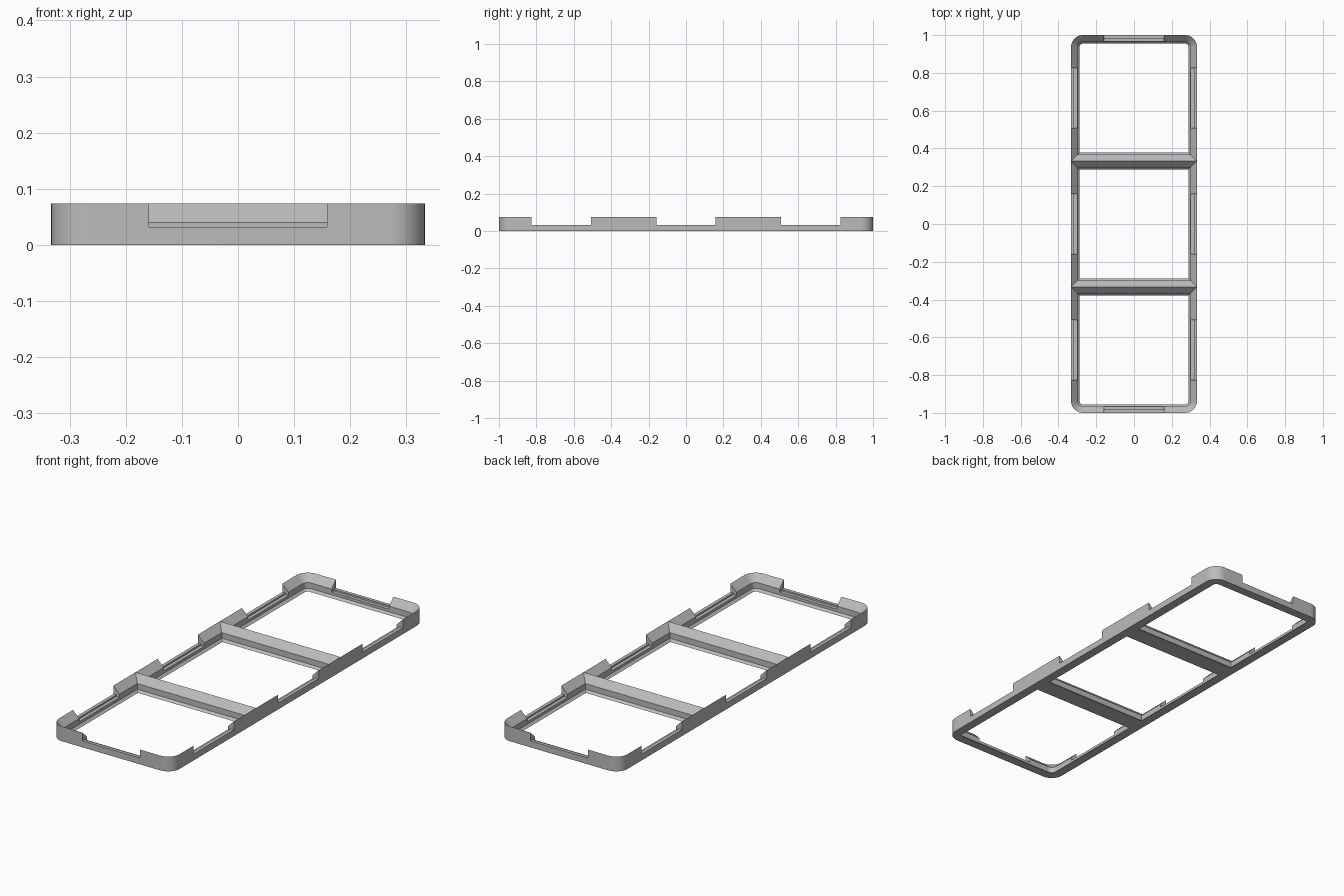
import bpy, bmesh
from math import cos, sin, pi, radians
from mathutils import Matrix, Vector

cube = bpy.data.objects.get("Cube")
if cube:
    bpy.data.objects.remove(cube, do_unlink=True)

HALF = 1 / 3            # half a cell
RADIUS = 0.0635         # outer corner radius
NOTCH = 0.159           # half length of an edge notch
STEPS = 10
# (inset, height) section of the rim, from outer bottom edge round to the top
SECTION = [(0, 0), (0.0452, 0), (0.0341, 0.0111), (0.0341, 0.0397), (0, 0.0738)]

mat = bpy.data.materials.new("light grey")
mat.use_nodes = True
grey = (0.5, 0.5, 0.5, 1)
mat.diffuse_color = grey
mat.node_tree.nodes["Principled BSDF"].inputs["Base Color"].default_value = grey


def outline(inset, y_mid, round_signs):
    """Cell outline, rounded only at the corners on the frame's ends."""
    points = []
    for i, (sx, sy) in enumerate([(1, 1), (-1, 1), (-1, -1), (1, -1)]):
        if sy in round_signs:
            r = RADIUS - inset
            c = HALF - RADIUS
            for k in range(STEPS + 1):
                a = pi / 2 * (i + k / STEPS)
                points.append((sx * c + r * cos(a), y_mid + sy * c + r * sin(a)))
        else:
            points.append((sx * (HALF - inset), y_mid + sy * (HALF - inset)))
    return points


def make_object(name, bm):
    bmesh.ops.recalc_face_normals(bm, faces=bm.faces)
    mesh = bpy.data.meshes.new(name)
    bm.to_mesh(mesh)
    bm.free()
    mesh.materials.append(mat)
    obj = bpy.data.objects.new(name, mesh)
    bpy.context.collection.objects.link(obj)
    return obj


# Frame: three open cells sharing ridge-topped dividers
bm = bmesh.new()
for cell in (-1, 0, 1):
    y_mid = cell * 2 * HALF
    signs = (cell,) if cell else ()
    rings = [[bm.verts.new((x, y, z)) for x, y in outline(inset, y_mid, signs)]
             for inset, z in SECTION]
    n = len(rings[0])
    dividers = [s * HALF for s in (-1, 1)]
    for j in range(len(rings)):
        a, b = rings[j], rings[(j + 1) % len(rings)]
        for i in range(n):
            k = (i + 1) % n
            on_divider = any(abs(a[i].co.y - d) < 1e-4 and abs(a[k].co.y - d) < 1e-4
                             for d in dividers)
            if j == len(rings) - 1 and on_divider:
                continue    # no outer wall between neighbouring cells
            bm.faces.new((a[i], a[k], b[k], b[i]))
bmesh.ops.remove_doubles(bm, verts=bm.verts, dist=1e-4)
frame = make_object("grid_frame", bm)

# Edge notches: stepped floor, lower on the inner half
bm = bmesh.new()
NOTCH_SECTION = [(-0.03, 0.032), (0.017, 0.032), (0.017, 0.024),
                 (0.06, 0.024), (0.06, 0.1), (-0.03, 0.1)]


def add_notch(centre, angle):
    place = Matrix.Translation(centre) @ Matrix.Rotation(angle, 4, "Z")
    ends = [[bm.verts.new(place @ Vector((x, depth, z))) for depth, z in NOTCH_SECTION]
            for x in (-NOTCH, NOTCH)]
    n = len(NOTCH_SECTION)
    for end in ends:
        bm.faces.new(end)
    for i in range(n):
        k = (i + 1) % n
        bm.faces.new((ends[0][i], ends[0][k], ends[1][k], ends[1][i]))


add_notch((0, -1, 0), 0)
add_notch((0, 1, 0), pi)
for cell in (-1, 0, 1):
    add_notch((HALF, cell * 2 * HALF, 0), pi / 2)
    add_notch((-HALF, cell * 2 * HALF, 0), -pi / 2)
cutter = make_object("notch_cutter", bm)
cutter.hide_render = True

cut = frame.modifiers.new("edge notches", "BOOLEAN")
cut.operation = "DIFFERENCE"
cut.solver = "EXACT"
cut.object = cutter
bpy.ops.object.select_all(action="DESELECT")
bpy.context.view_layer.objects.active = frame
frame.select_set(True)
bpy.ops.object.modifier_apply(modifier=cut.name)
bpy.data.objects.remove(cutter, do_unlink=True)
bpy.ops.object.shade_smooth_by_angle(angle=radians(30))
